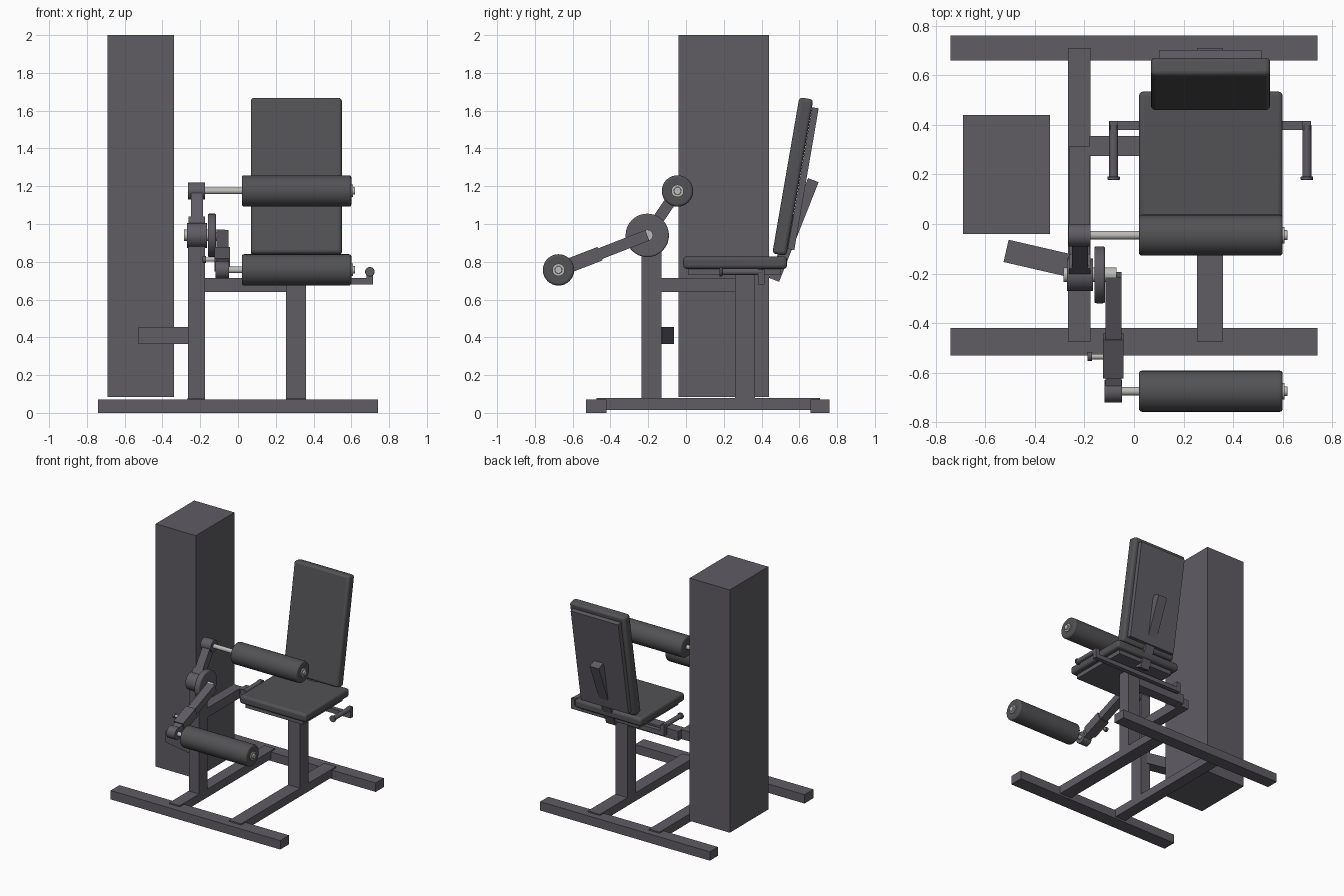
import bpy, math
from mathutils import Vector

if "Cube" in bpy.data.objects:
    bpy.data.objects.remove(bpy.data.objects["Cube"])


def material(name, rgb):
    m = bpy.data.materials.new(name)
    m.diffuse_color = (*rgb, 1)
    m.use_nodes = True
    m.node_tree.nodes["Principled BSDF"].inputs["Base Color"].default_value = m.diffuse_color
    return m


FRAME = material("charcoal_frame", (0.115, 0.109, 0.127))
PAD = material("dark_grey_padding", (0.085, 0.085, 0.09))
CHROME = material("chrome_steel", (0.5, 0.5, 0.48))


def finish(o, name, mat, bevel=0, segments=3):
    o.name = name
    o.data.materials.append(mat)
    if bevel:
        b = o.modifiers.new("soft_edge", 'BEVEL')
        b.width, b.segments = bevel, segments
        b.limit_method = 'ANGLE'
    bpy.ops.object.shade_smooth_by_angle(angle=math.radians(35))
    return o


def box(name, x, y, z, mat=FRAME, bevel=0):
    """Box from three (low, high) ranges."""
    bpy.ops.mesh.primitive_cube_add(size=1, location=[sum(r) / 2 for r in (x, y, z)])
    o = bpy.context.object
    o.scale = [r[1] - r[0] for r in (x, y, z)]
    bpy.ops.object.transform_apply(location=False, rotation=False)
    return finish(o, name, mat, bevel)


def bar(name, x, a, b, thick, mat=FRAME, bevel=0):
    """Bar across range x, running between (y, z) points a and b."""
    a, b = Vector((0, *a)), Vector((0, *b))
    d, h = b - a, (x[1] - x[0]) / 2
    o = box(name, (-h, h), (-thick / 2, thick / 2), (-d.length / 2, d.length / 2), mat, bevel)
    o.rotation_euler.x = -math.atan2(d.y, d.z)
    o.location = (a + b) / 2 + Vector((sum(x) / 2, 0, 0))
    return o


def rod(name, a, b, r, mat=FRAME, bevel=0, sides=32):
    a, b = Vector(a), Vector(b)
    bpy.ops.mesh.primitive_cylinder_add(vertices=sides, radius=r, depth=(b - a).length,
                                        location=(a + b) / 2)
    o = bpy.context.object
    o.rotation_euler = (b - a).to_track_quat('Z', 'Y').to_euler()
    return finish(o, name, mat, bevel)


def x_rod(name, x, p, r, mat=FRAME, bevel=0):
    return rod(name, (x[0], *p), (x[1], *p), r, mat, bevel)


# Base
box("front_foot", (-0.74, 0.74), (-0.53, -0.42), (0, 0.07))
box("rear_foot", (-0.74, 0.74), (0.66, 0.76), (0, 0.07))
box("left_rail", (-0.267, -0.175), (-0.475, 0.71), (0.015, 0.08))
box("right_rail", (0.255, 0.36), (-0.475, 0.71), (0.015, 0.08))

# Weight tower and its link to the pivot post
box("weight_tower", (-0.69, -0.34), (-0.04, 0.44), (0.085, 2.0))
link = box("tower_link", (-0.14, 0.14), (-0.046, 0.046), (0.365, 0.455))
link.location.x, link.location.y = -0.38, -0.14
link.rotation_euler.z = math.radians(-13)

# Posts and cross beams
box("pivot_post", (-0.265, -0.175), (-0.235, -0.13), (0.075, 0.94))
box("seat_post", (0.255, 0.36), (0.26, 0.365), (0.075, 0.74))
box("side_beam", (-0.26, -0.18), (-0.2, 0.315), (0.64, 0.715))
box("cross_beam", (-0.18, 0.3), (0.275, 0.355), (0.64, 0.715))

# Pivot hub, disc and axle
PIVOT, UPPER, LOWER = (-0.205, 0.94), (-0.045, 1.175), (-0.675, 0.757)
x_rod("pivot_hub", (-0.27, -0.165), PIVOT, 0.066)
x_rod("pivot_disc", (-0.16, -0.117), PIVOT, 0.115, bevel=0.008)
x_rod("pivot_axle", (-0.285, -0.07), PIVOT, 0.03, CHROME)

# Swing arms
bar("upper_arm", (-0.25, -0.185), PIVOT, UPPER, 0.06)
bar("upper_sleeve", (-0.262, -0.175), PIVOT, (-0.15, 1.02), 0.07)
x_rod("upper_arm_end", (-0.265, -0.175), UPPER, 0.046)
bar("lower_arm", (-0.115, -0.05), PIVOT, LOWER, 0.06)
bar("lower_sleeve", (-0.125, -0.043), (-0.455, 0.843), (-0.61, 0.783), 0.076)
x_rod("lower_arm_end", (-0.12, -0.048), LOWER, 0.046)
x_rod("adjuster_pin", (-0.175, -0.1), (-0.535, 0.812), 0.011, CHROME)
x_rod("adjuster_knob", (-0.187, -0.17), (-0.535, 0.812), 0.018)

# Rollers
for name, p, start in (("upper", UPPER, -0.18), ("lower", LOWER, -0.06)):
    x_rod(name + "_roller", (0.02, 0.6), p, 0.083, PAD, 0.012)
    x_rod(name + "_roller_rod", (start, 0.61), p, 0.017, CHROME)
    x_rod(name + "_roller_washer", (0.595, 0.608), p, 0.033, CHROME)
    x_rod(name + "_roller_cap", (0.605, 0.62), p, 0.02, CHROME, 0.004)

# Seat and backrest
box("seat_pad", (0.02, 0.6), (-0.015, 0.535), (0.763, 0.828), PAD, 0.018)
box("seat_plate", (0.06, 0.56), (0.01, 0.5), (0.73, 0.766))
bar("back_pad", (0.068, 0.55), (0.494, 0.838), (0.637, 1.665), 0.075, PAD, 0.018)
bar("back_plate", (0.1, 0.515), (0.556, 0.865), (0.685, 1.615), 0.035)
bar("back_bracket", (0.27, 0.35), (0.465, 0.705), (0.674, 1.232), 0.06)

# Handles either side of the seat
box("handle_bar", (-0.1, 0.715), (0.38, 0.415), (0.68, 0.715))
for name, x in (("left", -0.082), ("right", 0.698)):
    box(name + "_handle_riser", (x - 0.017, x + 0.017), (0.38, 0.415), (0.7, 0.76))
    rod(name + "_grip", (x, 0.185, 0.747), (x, 0.4, 0.747), 0.018)
    rod(name + "_grip_cap", (x, 0.178, 0.747), (x, 0.192, 0.747), 0.025, bevel=0.003)
